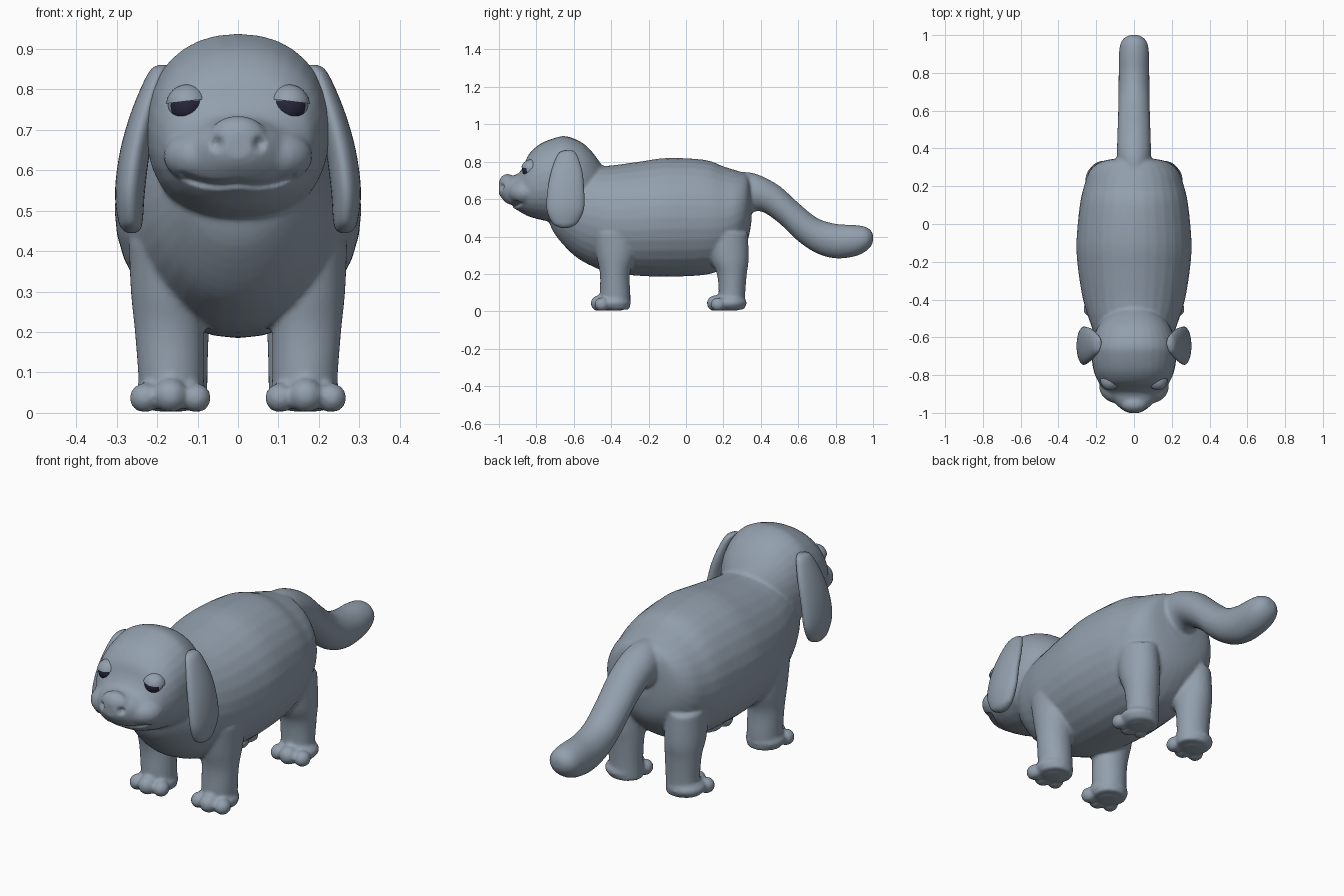
import bpy, bmesh, math
from mathutils import Vector, Matrix

if "Cube" in bpy.data.objects:
    bpy.data.objects.remove(bpy.data.objects["Cube"])


def material(name, rgb):
    m = bpy.data.materials.new(name)
    m.diffuse_color = (*rgb, 1)
    m.use_nodes = True
    m.node_tree.nodes["Principled BSDF"].inputs["Base Color"].default_value = m.diffuse_color
    return m


FUR = material("blue_grey_fur", (0.29, 0.35, 0.42))
DARK = material("dark_pupil", (0.02, 0.02, 0.045))


def smooth_stations(pts, steps=4):
    # Catmull-Rom interpolation of the cross-section table
    out = []
    for i in range(len(pts) - 1):
        p0, p1, p2, p3 = (pts[max(0, min(len(pts) - 1, i + k))] for k in (-1, 0, 1, 2))
        for s in range(steps):
            t = s / steps
            out.append([0.5 * (2 * b + (c - a) * t + (2 * a - 5 * b + 4 * c - d) * t * t
                               + (3 * b - a - 3 * c + d) * t ** 3)
                        for a, b, c, d in zip(p0, p1, p2, p3)])
    return out + [list(pts[-1])]


def loft(bm, stations, axis, side=1, power=2.0, n=32):
    # station: position on axis, low edge, high edge, centre x, half width
    rings = []
    for t, lo, hi, cx, hw in smooth_stations(stations):
        ring = []
        for k in range(n):
            a = 2 * math.pi * k / n
            c, s = (math.copysign(abs(f) ** (2 / power), f) for f in (math.cos(a), math.sin(a)))
            x, v = side * (cx + hw * c), (lo + hi) / 2 + (hi - lo) / 2 * s
            ring.append(bm.verts.new((x, t, v) if axis == "y" else (x, v, t)))
        rings.append(ring)
    faces = [bm.faces.new(rings[0]), bm.faces.new(rings[-1][::-1])]
    for r, q in zip(rings, rings[1:]):
        faces += [bm.faces.new((r[k], q[k], q[(k + 1) % n], r[(k + 1) % n])) for k in range(n)]
    bmesh.ops.recalc_face_normals(bm, faces=faces)


def ball(bm, centre, size, seg=24):
    mat = Matrix.Translation(centre) @ Matrix.Diagonal((*size, 1))
    return bmesh.ops.create_uvsphere(bm, u_segments=seg, v_segments=seg // 2,
                                     radius=1, matrix=mat)["verts"]


def finish(bm, name, *mats):
    me = bpy.data.meshes.new(name)
    bm.to_mesh(me)
    bm.free()
    ob = bpy.data.objects.new(name, me)
    bpy.context.collection.objects.link(ob)
    for m in mats:
        me.materials.append(m)
    for p in me.polygons:
        p.use_smooth = True
    return ob


bm = bmesh.new()

# Torso
torso = [(-.74, .50, .62, .05), (-.70, .41, .72, .13), (-.60, .30, .76, .20),
         (-.50, .24, .775, .24), (-.40, .205, .78, .27), (-.25, .19, .80, .295),
         (-.10, .185, .82, .305), (.10, .195, .81, .287), (.20, .23, .775, .265),
         (.28, .30, .75, .235), (.33, .38, .73, .175), (.35, .48, .68, .07)]
loft(bm, [(y, a, b, 0, w) for y, a, b, w in torso], "y")

# Head and muzzle
head = [(-1.0, .63, .68, .03), (-.985, .605, .70, .06), (-.95, .57, .72, .10),
        (-.90, .54, .735, .14), (-.87, .522, .775, .165), (-.84, .507, .84, .187),
        (-.78, .49, .895, .213), (-.70, .475, .928, .225), (-.64, .465, .936, .225),
        (-.56, .48, .905, .20), (-.50, .52, .85, .16), (-.45, .58, .78, .10)]
loft(bm, [(y, a, b, 0, w) for y, a, b, w in head], "y", power=2.2)
ball(bm, (0, -.955, .68), (.072, .046, .055))

# Tail
tail = [(.22, .54, .74, .08), (.32, .52, .745, .09), (.40, .535, .725, .09),
        (.50, .47, .67, .087), (.60, .375, .58, .084), (.70, .31, .50, .082),
        (.80, .283, .468, .081), (.90, .293, .462, .08), (.96, .32, .452, .07),
        (.99, .35, .43, .045), (1.0, .375, .41, .02)]
loft(bm, [(y, a, b, 0, w) for y, a, b, w in tail], "y")

# Legs and paws
front_leg = [(.01, -.45, -.30, .165, .08), (.08, -.46, -.297, .165, .081),
             (.20, -.46, -.30, .17, .085), (.30, -.48, -.27, .175, .09),
             (.42, -.50, -.25, .18, .09)]
hind_leg = [(.01, .17, .315, .155, .08), (.10, .175, .317, .155, .08),
            (.20, .165, .325, .157, .085), (.28, .13, .335, .16, .09),
            (.42, .10, .33, .16, .09)]
for side in (-1, 1):
    for leg, toe_y, heel_y in ((front_leg, -.458, -.385), (hind_leg, .163, .235)):
        loft(bm, leg, "z", side)
        ball(bm, (side * .167, heel_y, .045), (.092, .09, .045))
        for x, r, dy in ((.104, .037, .008), (.167, .043, -.006), (.231, .037, .008)):
            ball(bm, (side * x, toe_y + dy, r), (r, r + .003, r))
    # Cheeks
    ball(bm, (side * .085, -.86, .635), (.10, .09, .07))

# Fuse everything into one skin
body = finish(bm, "body", FUR)
bpy.context.view_layer.objects.active = body
body.select_set(True)
mod = body.modifiers.new("fuse", "REMESH")
mod.mode, mod.voxel_size, mod.use_smooth_shade = "VOXEL", 0.009, True
soft = body.modifiers.new("soften", "SMOOTH")
soft.factor, soft.iterations = 0.5, 4
for name in ("fuse", "soften"):
    bpy.ops.object.modifier_apply(modifier=name)

# Press in the mouth line and nostrils, flatten the soles
for v in body.data.vertices:
    x, y, z = abs(v.co.x), v.co.y, v.co.z
    if y < -.78:
        mouth = .568 - .2 * x + 2.4 * x * x
        gap = abs(z - mouth)
        if x < .14 and gap < .014:
            v.co.y += .018 * (1 - gap / .014)
        d = math.hypot(x - .052, z - .665)
        if d < .02:
            v.co.y += .022 * (1 - d / .02)
    v.co.z = max(z, .004)

# Ears
ear = [(.86, -.65, -.61, .185, .012), (.84, -.685, -.585, .198, .024),
       (.75, -.72, -.555, .229, .033), (.65, -.74, -.545, .254, .037),
       (.55, -.745, -.545, .267, .037), (.48, -.72, -.575, .266, .031),
       (.455, -.69, -.605, .264, .023), (.445, -.66, -.635, .263, .010)]
for side, label in ((-1, "left"), (1, "right")):
    bm = bmesh.new()
    loft(bm, ear, "z", side)
    finish(bm, label + "_ear", FUR)

    # Eyeball with a dark pupil patch, cut off flat by the lid
    c = Vector((side * .125, -.828, .76))
    bm = bmesh.new()
    ball(bm, c, (.048, .048, .048), 48)
    for f in bm.faces:
        p = f.calc_center_median() - c
        f.material_index = int(p.y < 0 and p.z < .015 and math.hypot(p.x, p.z + .005) < .041)
    finish(bm, label + "_eyeball", FUR, DARK)

    # Drooping upper lid
    bm = bmesh.new()
    ball(bm, c, (.053, .053, .052), 32)
    bmesh.ops.bisect_plane(bm, geom=bm.verts[:] + bm.edges[:] + bm.faces[:],
                           plane_co=c + Vector((0, 0, .011)),
                           plane_no=(side * .12, 0, 1), clear_inner=True)
    finish(bm, label + "_upper_lid", FUR)
